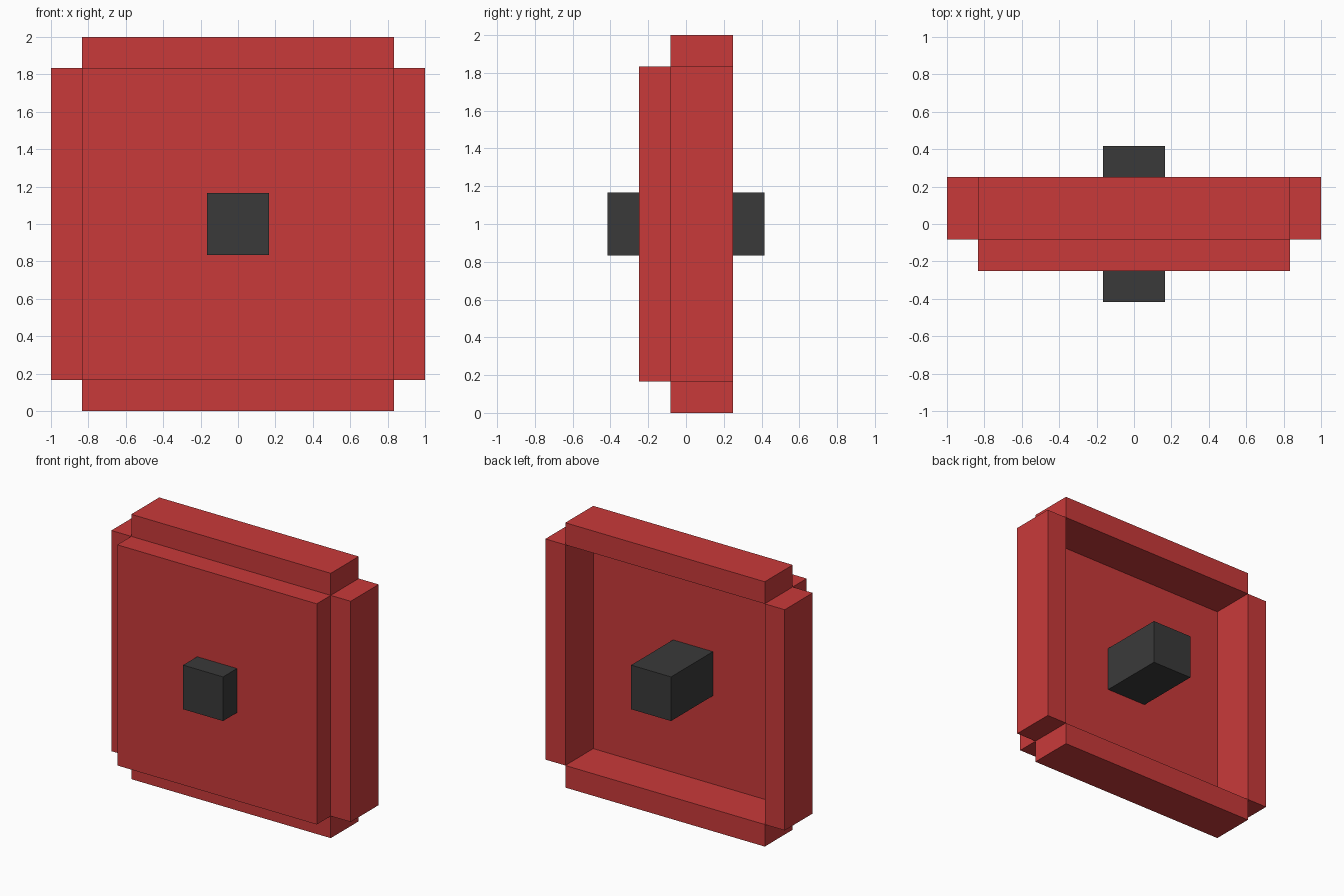
import bpy
import bmesh
from mathutils import Vector

cube = bpy.data.objects.get("Cube")
if cube:
    bpy.data.objects.remove(cube, do_unlink=True)

U = 1 / 6  # block module: the model is 12 units wide and tall


def make_material(name, rgb):
    mat = bpy.data.materials.new(name)
    mat.use_nodes = True
    color = (*rgb, 1.0)
    mat.diffuse_color = color
    bsdf = next(n for n in mat.node_tree.nodes if n.type == 'BSDF_PRINCIPLED')
    bsdf.inputs["Base Color"].default_value = color
    return mat


def box(name, low, high, mat):
    """Flat-shaded box between two corners given in module units."""
    low, high = Vector(low) * U, Vector(high) * U
    bm = bmesh.new()
    bmesh.ops.create_cube(bm, size=1)
    bmesh.ops.scale(bm, vec=high - low, verts=bm.verts)
    mesh = bpy.data.meshes.new(name)
    bm.to_mesh(mesh)
    bm.free()
    mesh.materials.append(mat)
    obj = bpy.data.objects.new(name, mesh)
    obj.location = (low + high) / 2
    bpy.context.collection.objects.link(obj)
    return obj


red = make_material("red", (0.584, 0.0423, 0.0423))
charcoal = make_material("charcoal", (0.0423, 0.0423, 0.0423))

# Raised front panel, whose back is the floor of the rear recess
box("front_panel", (-5, -1.5, 1), (5, -0.5, 11), red)

# Rim bars around the recess, with open notches at the corners
box("top_rim", (-5, -0.5, 11), (5, 1.5, 12), red)
box("bottom_rim", (-5, -0.5, 0), (5, 1.5, 1), red)
box("left_rim", (5, -0.5, 1), (6, 1.5, 11), red)
box("right_rim", (-6, -0.5, 1), (-5, 1.5, 11), red)

# Square hub: short boss in front, long handle behind
box("front_boss", (-1, -2.5, 5), (1, -1.5, 7), charcoal)
box("back_handle", (-1, -0.5, 5), (1, 2.5, 7), charcoal)
